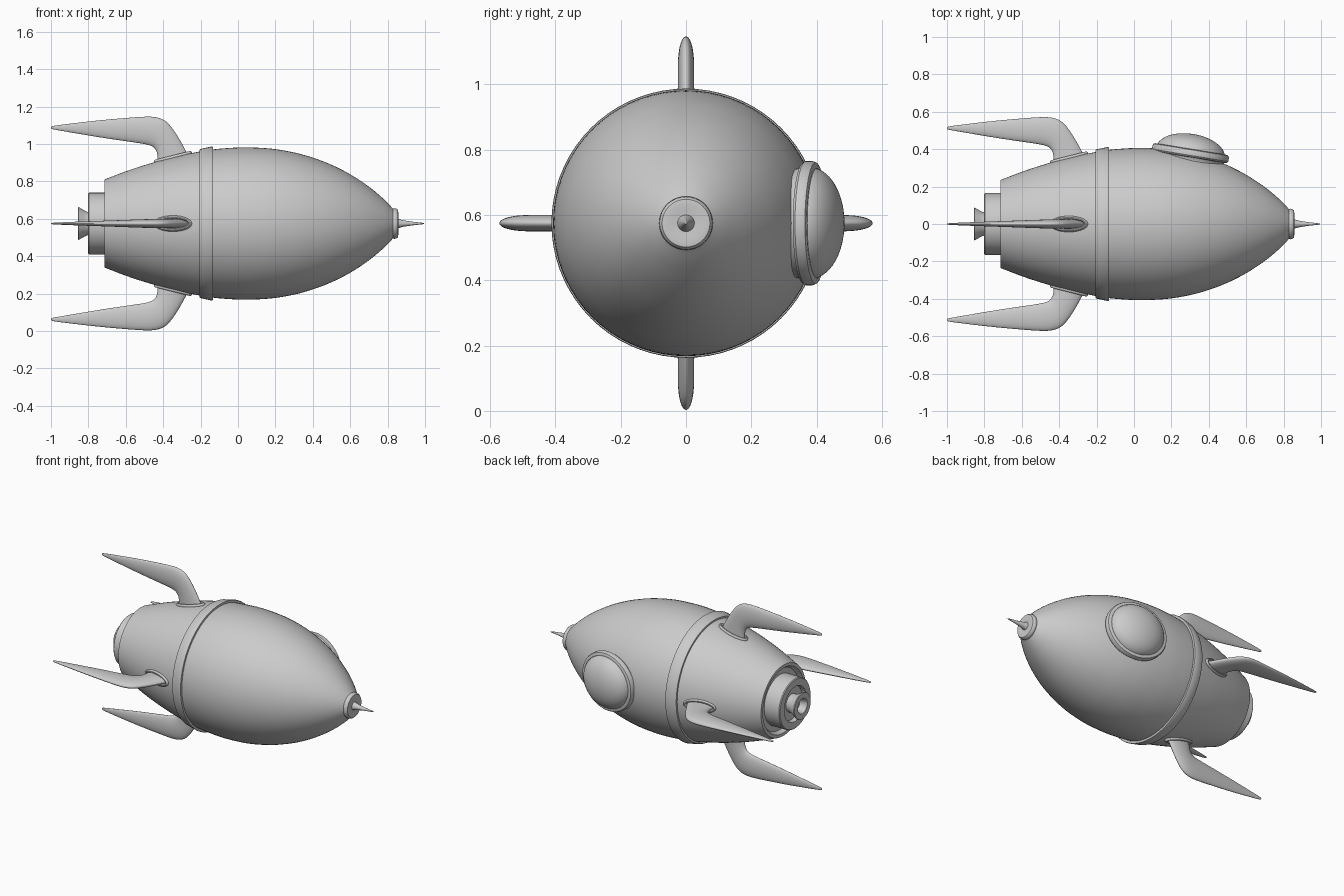
import bpy, bmesh
from math import sin, cos, pi, radians
from mathutils import Matrix, Vector

if "Cube" in bpy.data.objects:
    bpy.data.objects.remove(bpy.data.objects["Cube"])

AXIS = Matrix.Translation((0, 0, 0.575))


def finish(name, bm, matrix, angle=35):
    bmesh.ops.remove_doubles(bm, verts=bm.verts, dist=1e-5)
    bmesh.ops.recalc_face_normals(bm, faces=bm.faces)
    bm.transform(matrix)
    me = bpy.data.meshes.new(name)
    bm.to_mesh(me)
    bm.free()
    ob = bpy.data.objects.new(name, me)
    bpy.context.collection.objects.link(ob)
    bpy.ops.object.select_all(action='DESELECT')
    ob.select_set(True)
    bpy.context.view_layer.objects.active = ob
    bpy.ops.object.shade_smooth_by_angle(angle=radians(angle))
    return ob


def skin(bm, rings, closed=False):
    loops = [[bm.verts.new(p) for p in ring] for ring in rings]
    pairs = list(zip(loops, loops[1:]))
    if closed:
        pairs.append((loops[-1], loops[0]))
    for a, b in pairs:
        for i in range(len(a)):
            j = (i + 1) % len(a)
            bm.faces.new((a[i], a[j], b[j], b[i]))
    return loops


def smooth(pts, n=5):
    """Catmull-Rom through the profile points."""
    p = [Vector(q) for q in pts]
    p = [2 * p[0] - p[1]] + p + [2 * p[-1] - p[-2]]
    out = []
    for a, b, c, d in zip(p, p[1:], p[2:], p[3:]):
        for k in range(n):
            t = k / n
            out.append(0.5 * (2 * b + (c - a) * t + (2 * a - 5 * b + 4 * c - d) * t * t
                              + (3 * b - a - 3 * c + d) * t ** 3))
    return out + [p[-2]]


def lathe(name, profile, matrix=AXIS, closed=False, seg=72):
    """Turn (x, radius) points about the x axis."""
    bm = bmesh.new()
    skin(bm, [[(x, r * cos(2 * pi * i / seg), r * sin(2 * pi * i / seg))
               for i in range(seg)] for x, r in profile], closed)
    return finish(name, bm, matrix)


# Hull, with a flat tail end
hull = smooth([(-0.715, 0.235), (-0.58, 0.286), (-0.45, 0.327), (-0.32, 0.361), (-0.17, 0.391),
               (-0.06, 0.403), (0.05, 0.407), (0.18, 0.4), (0.3, 0.38), (0.4, 0.352), (0.5, 0.314),
               (0.6, 0.263), (0.7, 0.197), (0.78, 0.13), (0.835, 0.073)])
lathe("hull", [(-0.69, 0), (-0.69, 0.2), (-0.715, 0.215)] + [tuple(p) for p in hull] + [(0.835, 0)])

# Raised band around the hull
lathe("hull_band", [(-0.205, 0.37), (-0.205, 0.396), (-0.2, 0.399), (-0.14, 0.412),
                    (-0.135, 0.41), (-0.135, 0.37)], closed=True)

# Engine ring and flared hollow nozzle
lathe("engine_ring", [(-0.68, 0.165), (-0.797, 0.165), (-0.802, 0.16), (-0.802, 0.115),
                      (-0.775, 0.11), (-0.775, 0)])
lathe("nozzle", [(-0.76, 0.058), (-0.80, 0.06), (-0.825, 0.072), (-0.852, 0.088), (-0.856, 0.085),
                 (-0.856, 0.05), (-0.85, 0.045), (-0.81, 0.035), (-0.81, 0)])

# Nose disc and spike
lathe("nose_disc", [(0.82, 0), (0.82, 0.07), (0.825, 0.078), (0.835, 0.082), (0.847, 0.08),
                    (0.855, 0.073), (0.857, 0.06), (0.853, 0.04), (0.853, 0)])
lathe("nose_spike", [(0.845, 0.028), (0.86, 0.024), (0.88, 0.018), (0.93, 0.01),
                     (0.985, 0.004), (1.0, 0)], seg=24)

# Domed window on the back side, tilted to follow the hull
window = (Matrix.Translation((0.302, 0.379, 0.575)) @ Matrix.Rotation(radians(80.7), 4, 'Z')
          @ Matrix.Diagonal((1, 1.09, 1, 1)))
lathe("window_rim", [(-0.09, 0.15), (-0.022, 0.172), (-0.02, 0.184), (-0.012, 0.19), (0.008, 0.19),
                     (0.018, 0.186), (0.022, 0.178), (0.022, 0.168), (0.012, 0.163), (-0.09, 0.14)],
      window, closed=True)
lathe("window_dome", [(-0.05, 0.167)] + [(0.003 + 0.1 * sin(pi / 2 * k / 14), 0.17 * cos(pi / 2 * k / 14))
                                         for k in range(15)], window)

# Swept fins: outer edge, inner edge, half thickness per station
STATIONS = [((-0.235, 0.31), (-0.43, 0.26), 0.03),
            ((-0.26, 0.353), (-0.43, 0.315), 0.027),
            ((-0.311, 0.451), (-0.43, 0.36), 0.025),
            ((-0.354, 0.516), (-0.435, 0.387), 0.025),
            ((-0.391, 0.556), (-0.448, 0.408), 0.025),
            ((-0.447, 0.574), (-0.474, 0.42), 0.024),
            ((-0.527, 0.571), (-0.527, 0.43), 0.022),
            ((-0.74, 0.553), (-0.687, 0.452), 0.015),
            ((-0.874, 0.537), (-0.848, 0.479), 0.01),
            ((-0.985, 0.523), (-0.982, 0.502), 0.005),
            ((-1.0, 0.519), (-1.0, 0.506), 0.003)]


def fin_ring(outer, inner, t, n=16):
    o, i = Vector((outer[0], 0, outer[1])), Vector((inner[0], 0, inner[1]))
    mid, half = (o + i) / 2, (o - i) / 2 * 1.02
    return [mid + half * cos(2 * pi * k / n) + Vector((0, t * 1.03 * sin(2 * pi * k / n), 0))
            for k in range(n)]


for k, side in enumerate(("top", "front", "bottom", "back")):
    turn = AXIS @ Matrix.Rotation(k * pi / 2, 4, 'X')
    bm = bmesh.new()
    loops = skin(bm, [fin_ring(*s) for s in STATIONS])
    bm.faces.new(loops[0])
    bm.faces.new(loops[-1])
    fin = finish(side + "_fin", bm, turn, 80)
    fin.modifiers.new("smooth", 'SUBSURF').levels = 2
    fin.modifiers["smooth"].render_levels = 2

    # Oval collar where the fin meets the hull
    bm = bmesh.new()
    skin(bm, [[((0.095 + 0.01 * cos(v)) * cos(u), (0.033 + 0.01 * cos(v)) * sin(u), 0.011 * sin(v))
               for v in [2 * pi * j / 10 for j in range(10)]]
              for u in [2 * pi * i / 40 for i in range(40)]], True)
    finish(side + "_fin_collar", bm,
           turn @ Matrix.Translation((-0.348, 0, 0.354)) @ Matrix.Rotation(radians(-14), 4, 'Y'))
